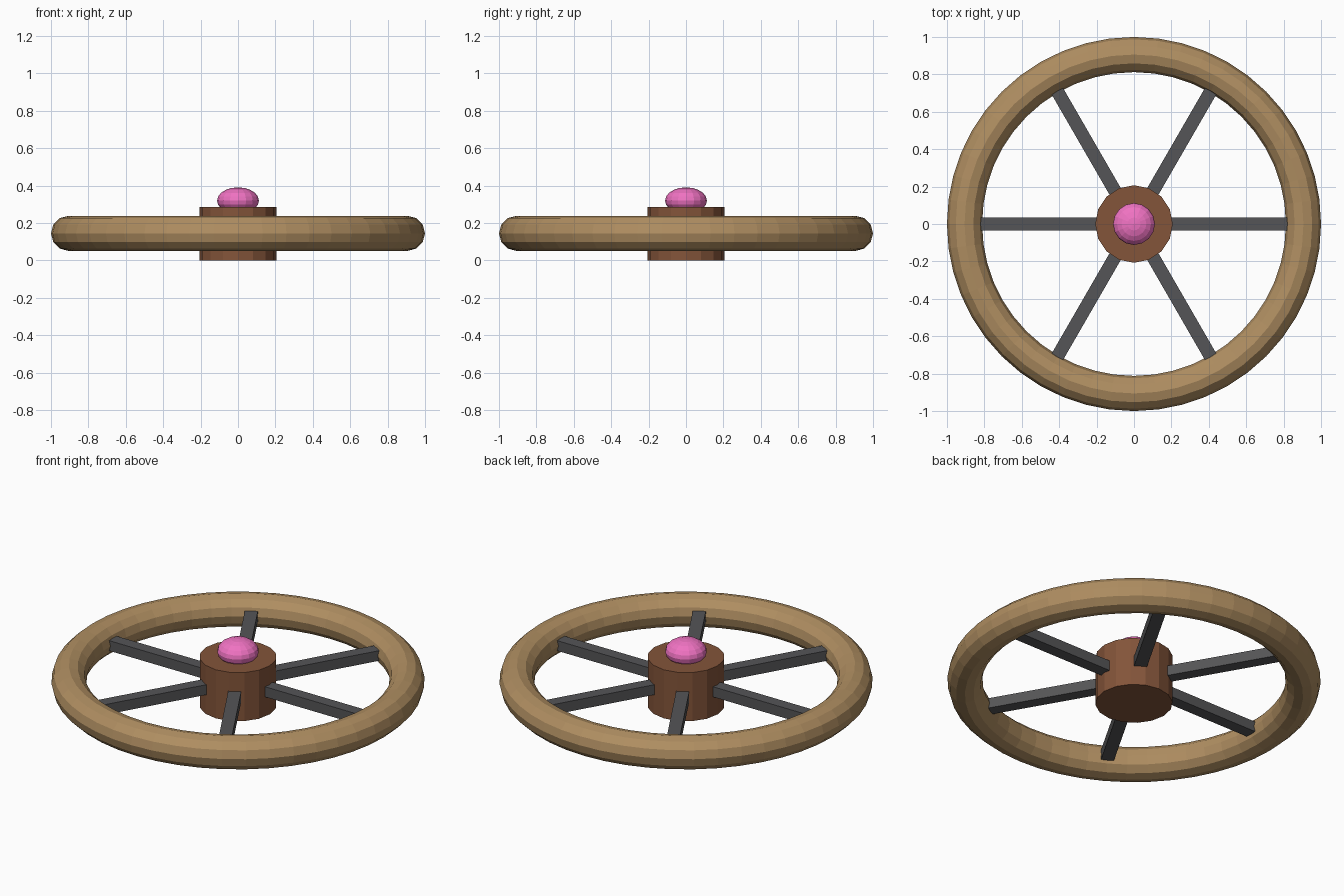
import bpy
import math

if "Cube" in bpy.data.objects:
    bpy.data.objects.remove(bpy.data.objects["Cube"])


def paint(obj, name, rgb):
    mat = bpy.data.materials.get(name) or bpy.data.materials.new(name)
    mat.diffuse_color = (*rgb, 1.0)
    mat.use_nodes = True
    mat.node_tree.nodes["Principled BSDF"].inputs["Base Color"].default_value = mat.diffuse_color
    obj.data.materials.append(mat)


def finish(name, mat_name, rgb):
    obj = bpy.context.object
    obj.name = name
    paint(obj, mat_name, rgb)
    return obj


MID_Z = 0.145

# Wooden rim
bpy.ops.mesh.primitive_torus_add(major_radius=0.906, minor_radius=0.094,
                                 major_segments=48, minor_segments=12,
                                 location=(0, 0, MID_Z))
finish("rim", "light_wood", (0.43, 0.27, 0.12))

# Hub
bpy.ops.mesh.primitive_cylinder_add(vertices=16, radius=0.207, depth=0.287,
                                    location=(0, 0, 0.1435))
finish("hub", "dark_wood", (0.23, 0.09, 0.042))

# Six square-section spokes, sunk into the hub and just into the rim
R0, R1 = 0.15, 0.825
for i in range(6):
    a = i * math.pi / 3
    r = (R0 + R1) / 2
    bpy.ops.mesh.primitive_cube_add(
        size=1, location=(r * math.cos(a), r * math.sin(a), MID_Z),
        rotation=(0, 0, a))
    bpy.context.object.scale = (R1 - R0, 0.07, 0.06)
    finish(f"spoke_{i + 1}", "dark_metal", (0.09, 0.09, 0.095))

# Flattened dome on the hub
bpy.ops.mesh.primitive_uv_sphere_add(segments=16, ring_count=10, radius=1,
                                     location=(0, 0, 0.32))
cap = finish("hub_cap", "pink", (0.87, 0.17, 0.54))
cap.scale = (0.112, 0.112, 0.071)
